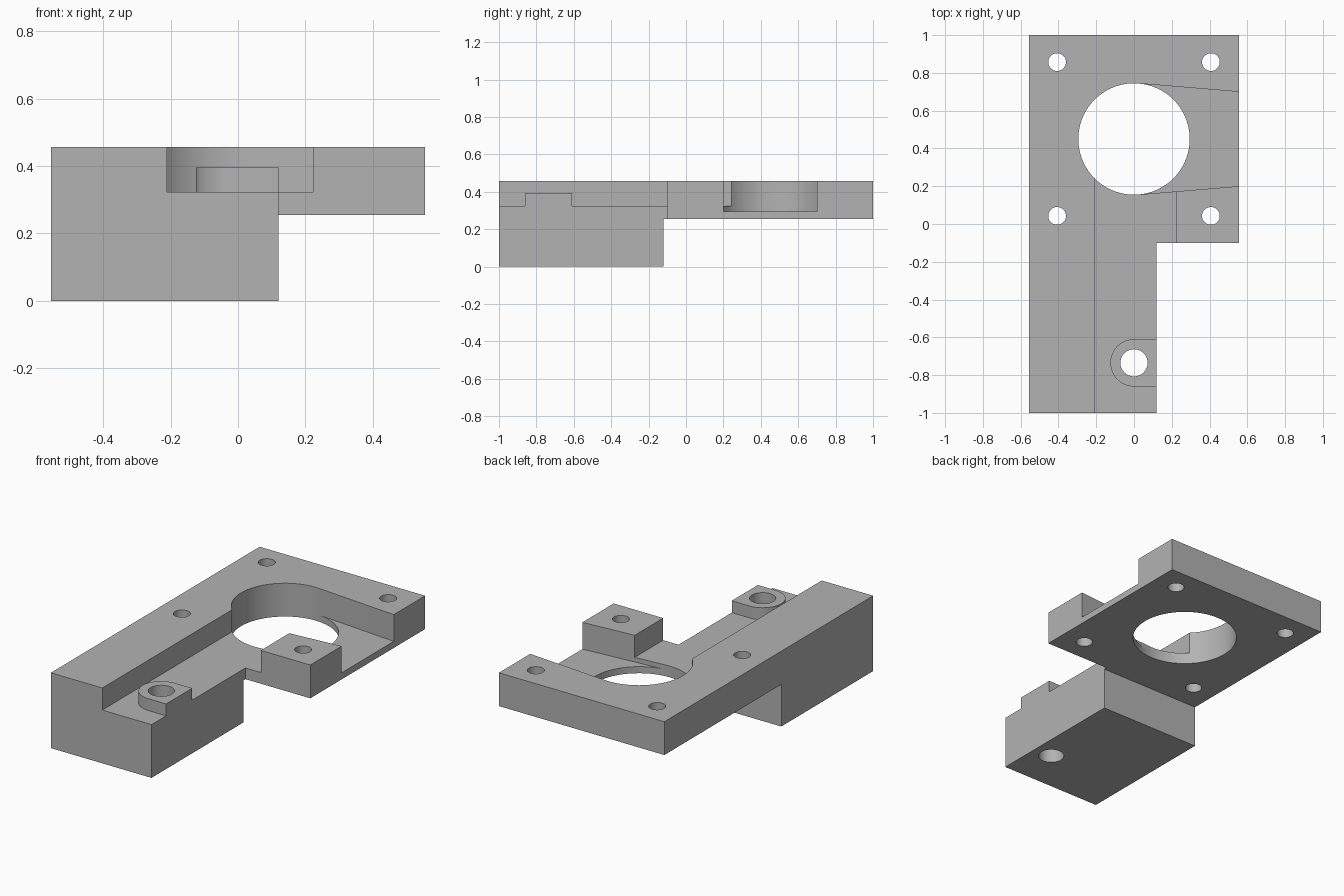
import bpy
import bmesh
from math import cos, sin, pi, radians
from mathutils import Vector

# Remove only the default object
cube = bpy.data.objects.get("Cube")
if cube:
    bpy.data.objects.remove(cube, do_unlink=True)

grey = bpy.data.materials.new("plain grey")
grey.use_nodes = True
colour = (0.45, 0.45, 0.45, 1)
grey.diffuse_color = colour
grey.node_tree.nodes["Principled BSDF"].inputs["Base Color"].default_value = colour


def prism(name, outline, offset):
    """Extrude a closed 3D outline along an offset."""
    bm = bmesh.new()
    face = bm.faces.new([bm.verts.new(p) for p in outline])
    new = bmesh.ops.extrude_face_region(bm, geom=[face])["geom"]
    verts = [v for v in new if isinstance(v, bmesh.types.BMVert)]
    bmesh.ops.translate(bm, verts=verts, vec=Vector(offset))
    bmesh.ops.recalc_face_normals(bm, faces=bm.faces)
    mesh = bpy.data.meshes.new(name)
    bm.to_mesh(mesh)
    bm.free()
    obj = bpy.data.objects.new(name, mesh)
    bpy.context.collection.objects.link(obj)
    return obj


def upright(name, outline, z0, z1):
    return prism(name, [(x, y, z0) for x, y in outline], (0, 0, z1 - z0))


def box(name, x0, x1, y0, y1, z0, z1):
    return upright(name, [(x0, y0), (x1, y0), (x1, y1), (x0, y1)], z0, z1)


def arc(x, y, r, start, end, steps):
    angles = [radians(start + (end - start) * i / steps) for i in range(steps + 1)]
    return [(x + r * cos(a), y + r * sin(a)) for a in angles]


def hole(name, x, y, r, steps=72):
    return upright(name, arc(x, y, r, 0, 360, steps)[:-1], -0.2, 0.8)


def cut(target, cutter):
    """Subtract the cutter, apply the result and discard the cutter."""
    cutter.hide_render = True
    mod = target.modifiers.new("cut", "BOOLEAN")
    mod.operation = "DIFFERENCE"
    mod.solver = "EXACT"
    mod.object = cutter
    bpy.context.view_layer.update()
    graph = bpy.context.evaluated_depsgraph_get()
    mesh = bpy.data.meshes.new_from_object(target.evaluated_get(graph))
    target.modifiers.clear()
    target.data = mesh
    bpy.data.objects.remove(cutter, do_unlink=True)


TOP, PLATE, FLOOR, SLOT, BOSS = 0.457, 0.255, 0.323, 0.295, 0.395
HALF = 0.555
CY, R = 0.45, 0.295
BOSS_Y = -0.735

# Stepped body: thick front block and thinner rear plate
side = [(-1, 0), (-0.12, 0), (-0.12, PLATE), (1, PLATE), (1, TOP), (-1, TOP)]
body = prism("mounting_bracket", [(-HALF, y, z) for y, z in side], (2 * HALF, 0, 0))
cut(body, box("corner_cutter", 0.12, 0.8, -1.2, -0.1, -0.2, 0.8))

# Long channel, leaving a round-ended boss standing in it
channel = box("channel_cutter", -0.21, 0.223, -1.2, CY, FLOOR, 0.7)
boss = arc(0, BOSS_Y, 0.125, 90, 270, 36)
boss += [(0.2, BOSS_Y - 0.125), (0.2, BOSS_Y + 0.125)]
cut(channel, upright("boss_keeper", boss, 0.2, BOSS))
cut(body, channel)

# Tapered side slot, tangent to the large opening
tx, ty = R * sin(radians(5)), R * cos(radians(5))
slot = [(0, CY), (tx, CY - ty), (0.6, CY - 0.246), (0.6, CY + 0.246), (tx, CY + ty)]
cut(body, upright("slot_cutter", slot, SLOT, 0.7))

# Large opening, boss hole and four screw holes
cut(body, hole("opening_cutter", 0, CY, R))
cut(body, hole("boss_hole_cutter", 0, BOSS_Y, 0.072, 48))
for x in (-0.407, 0.407):
    for y in (0.043, 0.857):
        cut(body, hole("screw_hole_cutter", x, y, 0.047, 40))

# Finish
body.data.materials.clear()
body.data.materials.append(grey)
for poly in body.data.polygons:
    poly.material_index = 0
bpy.ops.object.select_all(action="DESELECT")
body.select_set(True)
bpy.context.view_layer.objects.active = body
bpy.ops.object.shade_smooth_by_angle(angle=radians(30))
